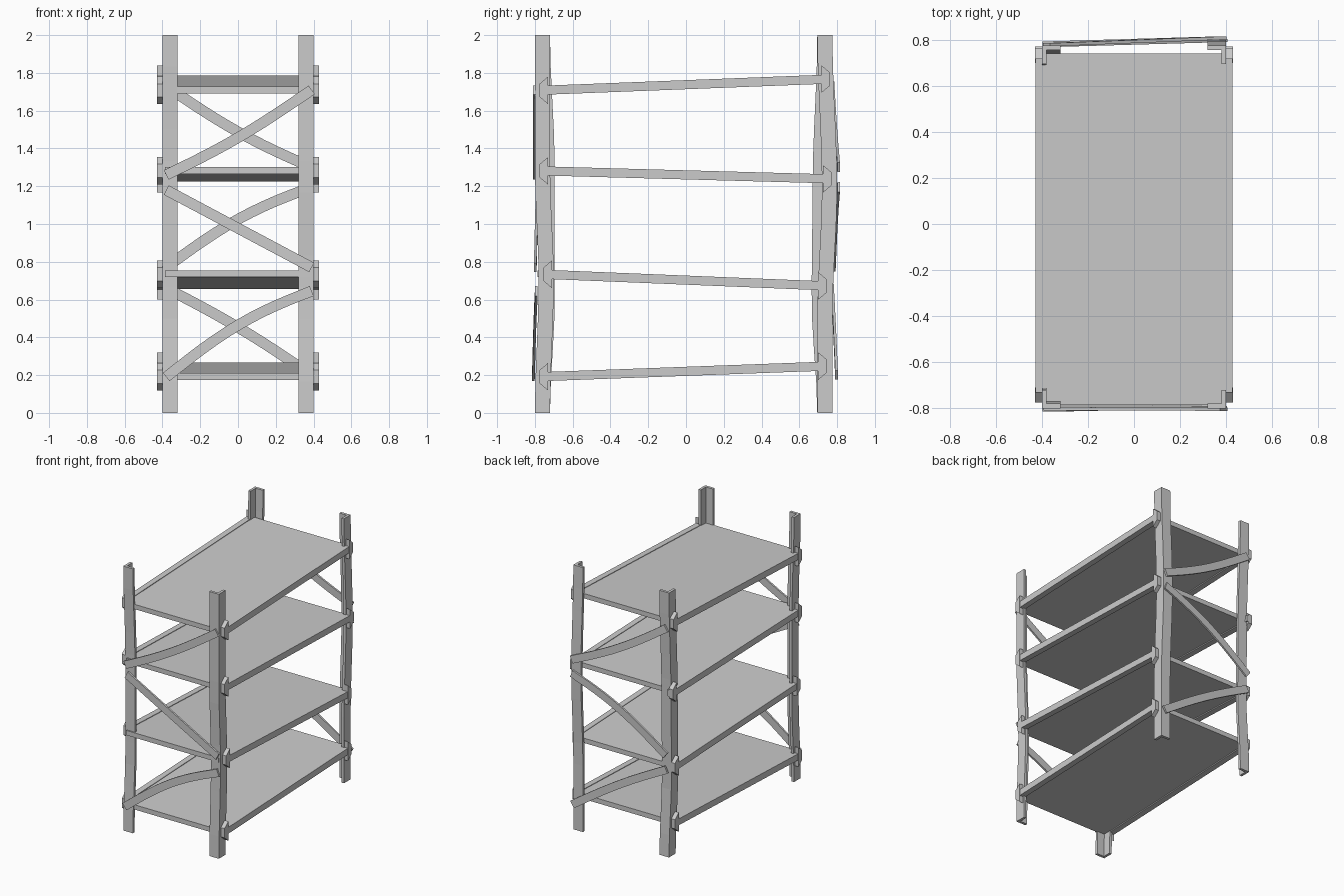
import bpy, bmesh, math
from mathutils import Vector

old = bpy.data.objects.get("Cube")
if old:
    bpy.data.objects.remove(old, do_unlink=True)

steel = bpy.data.materials.new("grey_steel")
steel.use_nodes = True
grey = (0.6, 0.6, 0.6, 1)
steel.diffuse_color = grey
steel.node_tree.nodes["Principled BSDF"].inputs["Base Color"].default_value = grey


def sweep(name, sections):
    """Skin a list of matching closed cross-sections into a capped solid."""
    bm = bmesh.new()
    rings = [[bm.verts.new(p) for p in s] for s in sections]
    n = len(rings[0])
    for a, b in zip(rings, rings[1:]):
        for i in range(n):
            j = (i + 1) % n
            bm.faces.new((a[i], a[j], b[j], b[i]))
    bm.faces.new(rings[0][::-1])
    bm.faces.new(rings[-1])
    bmesh.ops.recalc_face_normals(bm, faces=bm.faces)
    mesh = bpy.data.meshes.new(name)
    bm.to_mesh(mesh)
    bm.free()
    mesh.materials.append(steel)
    obj = bpy.data.objects.new(name, mesh)
    bpy.context.collection.objects.link(obj)
    return obj


def interpolate(knots, z):
    """Smoothly blended value at height z through (z, value) knots."""
    for (z0, v0), (z1, v1) in zip(knots, knots[1:]):
        if z <= z1:
            t = (z - z0) / (z1 - z0)
            return v0 + (v1 - v0) * t * t * (3 - 2 * t)
    return knots[-1][1]


# Dented corner posts: outer y position at several heights
POSTS = {
    ("left", "front"): [(0, -.80), (.7, -.78), (1.3, -.80), (2, -.80)],
    ("right", "front"): [(0, -.80), (.6, -.775), (1.3, -.775), (2, -.80)],
    ("left", "back"): [(0, .775), (.5, .775), (1.2, .80), (2, .775)],
    ("right", "back"): [(0, .775), (.6, .745), (1.2, .75), (2, .775)],
}
W, T = .08, .02
ANGLE = [(0, 0), (W, 0), (W, T), (T, T), (T, W), (0, W)]
for (side, end), knots in POSTS.items():
    sx = 1 if side == "left" else -1
    sy = 1 if end == "back" else -1
    sections = []
    for i in range(13):
        z = i / 6
        y = interpolate(knots, z)
        sections.append([(sx * (.40 - a), y - sy * b, z) for a, b in ANGLE])
    sweep(f"{side}_{end}_post", sections)

# Tilted shelves: rail centre height at the front and back, and end positions
SHELVES = [
    (.192, .247, -.775, .745),
    (.734, .673, -.755, .745),
    (1.281, 1.240, -.775, .770),
    (1.708, 1.766, -.775, .762),
]
RAIL = .024
for level, (zf, zb, yf, yb) in enumerate(SHELVES, 1):
    def height(y):
        return zf + (zb - zf) * (y + .76) / 1.49

    # Flat deck
    sweep(f"shelf_{level}", [
        [(x, y, height(y) + dz) for x, dz in
         ((-.386, -.016), (.386, -.016), (.386, .020), (-.386, .020))]
        for y in (-.785, .74)])

    for sx, side in ((1, "left"), (-1, "right")):
        # Long beam beside the deck
        sweep(f"{side}_rail_{level}", [
            [(sx * x, y, height(y) + dz) for x, dz in
             ((.384, -RAIL), (.428, -RAIL), (.428, RAIL), (.384, RAIL))]
            for y in (yf, yb)])
        # Arrow-shaped brackets at both ends of the beam
        for y, inward, end in ((yf, 1, "front"), (yb, -1, "back")):
            z = height(y)
            outline = [(0, -.035), (.045, -.073), (.045, .073), (0, .035)]
            sweep(f"{side}_{end}_bracket_{level}", [
                [(sx * x, y + inward * d, z + dz) for d, dz in outline]
                for x in (.396, .430)])

# Bent flat braces: heights at -x and +x, bow, outer y at -x and +x
BRACES = {
    "front_brace_low": (.19, .645, .05, -.808, -.792),
    "front_brace_mid": (1.18, .77, 0, -.788, -.798),
    "front_brace_high": (1.26, 1.71, -.025, -.802, -.804),
    "back_brace_low": (.66, .20, .02, .775, .797),
    "back_brace_mid": (.77, 1.195, .045, .785, .808),
    "back_brace_high": (1.73, 1.30, -.03, .778, .808),
}
HALF, THICK = .028, .007
for name, (z0, z1, bow, y0, y1) in BRACES.items():
    path = []
    for i in range(13):
        t = i / 12
        wave = math.sin(math.pi * t)
        path.append(Vector((-.38 + .77 * t, y0 + (y1 - y0) * t,
                            z0 + (z1 - z0) * t + bow * wave)))
    sections = []
    for i, p in enumerate(path):
        run = path[min(i + 1, 12)] - path[max(i - 1, 0)]
        across = Vector((-run.z, 0, run.x)).normalized() * HALF
        depth = Vector((0, THICK, 0))
        sections.append([p + across + depth, p - across + depth,
                         p - across - depth, p + across - depth])
    sweep(name, sections)
